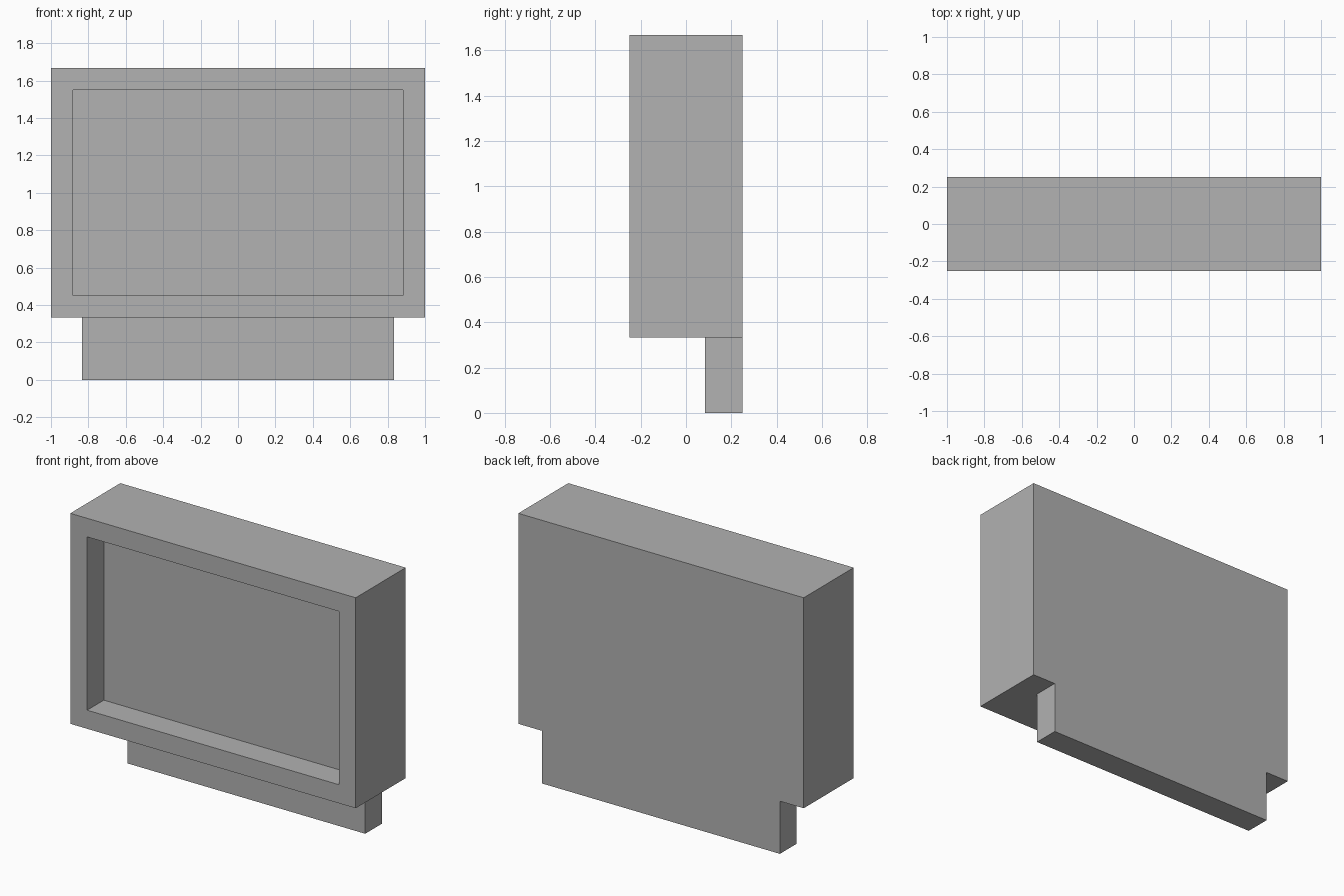
import bpy
import bmesh
from mathutils import Vector

default = bpy.data.objects.get("Cube")
if default:
    bpy.data.objects.remove(default, do_unlink=True)

# Single plain grey
GREY = (0.445, 0.445, 0.445, 1)
grey = bpy.data.materials.new("plain grey")
grey.use_nodes = True
grey.diffuse_color = GREY
grey.node_tree.nodes["Principled BSDF"].inputs["Base Color"].default_value = GREY


def make_box(name, low, high, edit=None):
    """Box between two corners, with an optional bmesh edit."""
    low, high = Vector(low), Vector(high)
    bm = bmesh.new()
    bmesh.ops.create_cube(bm, size=1)
    for v in bm.verts:
        v.co = (low + high) / 2 + v.co * (high - low)
    if edit:
        edit(bm)
    mesh = bpy.data.meshes.new(name)
    bm.to_mesh(mesh)
    bm.free()
    mesh.materials.append(grey)
    obj = bpy.data.objects.new(name, mesh)
    bpy.context.collection.objects.link(obj)
    return obj


def recess_front(bm):
    """Inset the front face and push it back to form the screen recess."""
    bm.normal_update()
    front = min(bm.faces, key=lambda f: f.calc_center_median().y)
    bmesh.ops.inset_region(bm, faces=[front], thickness=FRAME)
    rim = list(front.edges)
    # Duplicate the inner rim so the recess gets its own walls
    result = bmesh.ops.extrude_discrete_faces(bm, faces=[front])
    back = result["faces"][0]
    bmesh.ops.translate(bm, verts=back.verts, vec=(0, RECESS, 0))
    bmesh.ops.recalc_face_normals(bm, faces=bm.faces)


FRAME = 1 / 6
RECESS = 1 / 6

# Housing with the recessed screen
make_box("housing", (-1, -0.25, 1 / 3), (1, 0.25, 5 / 3), recess_front)

# Base strip, flush with the back of the housing
make_box("base", (-5 / 6, 1 / 12, 0), (5 / 6, 0.25, 1 / 3))
